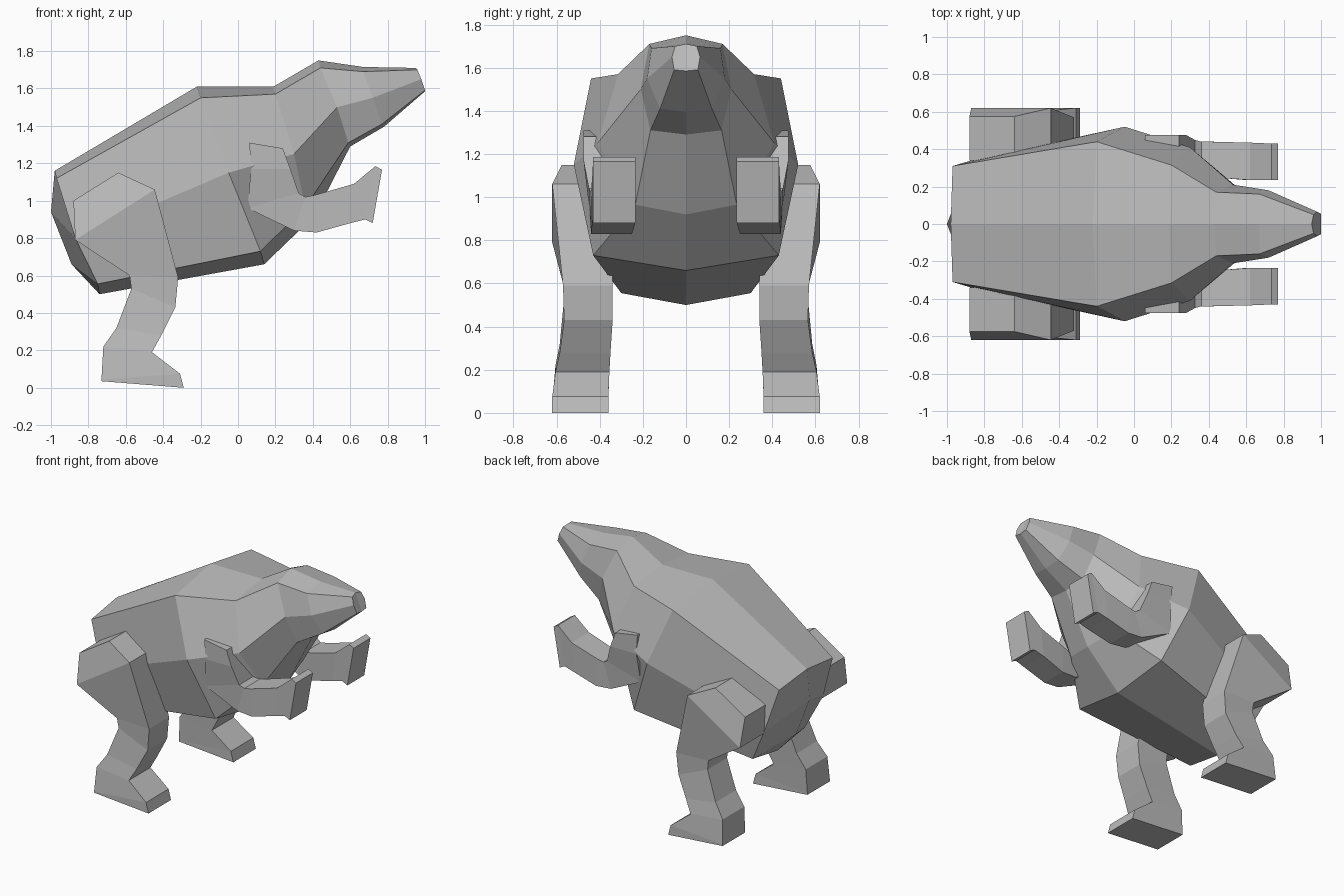
import bpy, bmesh

cube = bpy.data.objects.get("Cube")
if cube:
    bpy.data.objects.remove(cube, do_unlink=True)

# Single clay grey for the whole animal
grey = bpy.data.materials.new("clay_grey")
grey.use_nodes = True
grey.diffuse_color = (0.5, 0.5, 0.5, 1)
bsdf = grey.node_tree.nodes["Principled BSDF"]
bsdf.inputs["Base Color"].default_value = (0.5, 0.5, 0.5, 1)
bsdf.inputs["Roughness"].default_value = 0.8


def finish(bm, name):
    """Turn one half into an object mirrored across the body's centre plane."""
    bmesh.ops.recalc_face_normals(bm, faces=bm.faces)
    mesh = bpy.data.meshes.new(name)
    bm.to_mesh(mesh)
    bm.free()
    mesh.materials.append(grey)
    obj = bpy.data.objects.new(name, mesh)
    bpy.context.collection.objects.link(obj)
    mirror = obj.modifiers.new("mirror", 'MIRROR')
    mirror.use_axis = (False, True, False)
    mirror.use_clip = True
    return obj


def bridge(bm, rings, closed):
    """Join successive rings of vertices with quads."""
    for a, b in zip(rings, rings[1:]):
        n = len(a)
        for i in range(n if closed else n - 1):
            j = (i + 1) % n
            bm.faces.new((a[i], a[j], b[j], b[i]))


def limb(name, stations):
    """Loft of four-sided sections: rear x z, front x z, inner y, outer y."""
    bm = bmesh.new()
    rings = []
    for rx, rz, fx, fz, inner, outer in stations:
        section = ((rx, inner, rz), (fx, inner, fz), (fx, outer, fz), (rx, outer, rz))
        rings.append([bm.verts.new(p) for p in section])
    bridge(bm, rings, True)
    bm.faces.new(rings[0])
    bm.faces.new(rings[-1])
    return finish(bm, name)


# Body and head: half sections from spine to belly, rump to snout
sections = (
    ((-.98, 0, 1.16), (-.97, .31, 1.12), (-.87, .34, .80), (-.75, .30, .555), (-.74, 0, .50)),
    ((-.22, 0, 1.61), (-.20, .44, 1.55), (-.05, .52, 1.15), (.12, .43, .73), (.14, 0, .66)),
    ((.19, 0, 1.61), (.20, .315, 1.57), (.30, .41, 1.25), (.36, .235, .965), (.41, 0, .92)),
    ((.43, 0, 1.75), (.44, .17, 1.71), (.53, .21, 1.50), (.59, .165, 1.31), (.60, 0, 1.29)),
    ((.67, 0, 1.715), (.67, .16, 1.69), (.72, .18, 1.55), (.77, .12, 1.41), (.78, 0, 1.395)),
    ((.95, 0, 1.71), (.96, .05, 1.70), (.98, .065, 1.65), (1, .055, 1.59), (1, 0, 1.585)),
)
bm = bmesh.new()
rings = [[bm.verts.new(p) for p in s] for s in sections]
bridge(bm, rings, False)
bm.faces.new(rings[-1])

# Rounded rump
spine, hip, flank, haunch, belly = rings[0]
tail = bm.verts.new((-1, 0, .94))
under = bm.verts.new((-.89, 0, .66))
bm.faces.new((spine, hip, flank, tail))
bm.faces.new((tail, flank, haunch, under))
bm.faces.new((under, haunch, belly))
finish(bm, "body")

# Hind legs: thigh, knee, shin, foot
limb("hind_legs", (
    (-.88, 1.00, -.64, 1.15, .34, .575),
    (-.87, .79, -.445, 1.06, .34, .62),
    (-.58, .60, -.32, .59, .34, .57),
    (-.57, .53, -.335, .43, .34, .565),
    (-.65, .32, -.41, .28, .35, .585),
    (-.72, .22, -.46, .19, .355, .605),
    (-.73, .045, -.31, .075, .36, .62),
    (-.73, .035, -.29, 0, .36, .62),
))

# Arms: shoulder, elbow, forearm, upturned hand
limb("arms", (
    (.06, 1.31, .24, 1.28, .41, .475),
    (.07, 1.17, .28, 1.17, .36, .475),
    (.05, .96, .325, 1.04, .28, .45),
    (.30, .84, .36, 1.02, .26, .44),
    (.42, .83, .41, 1.03, .25, .44),
    (.60, .88, .62, 1.09, .235, .435),
    (.68, .90, .735, 1.185, .235, .43),
    (.72, .88, .77, 1.165, .235, .43),
))
